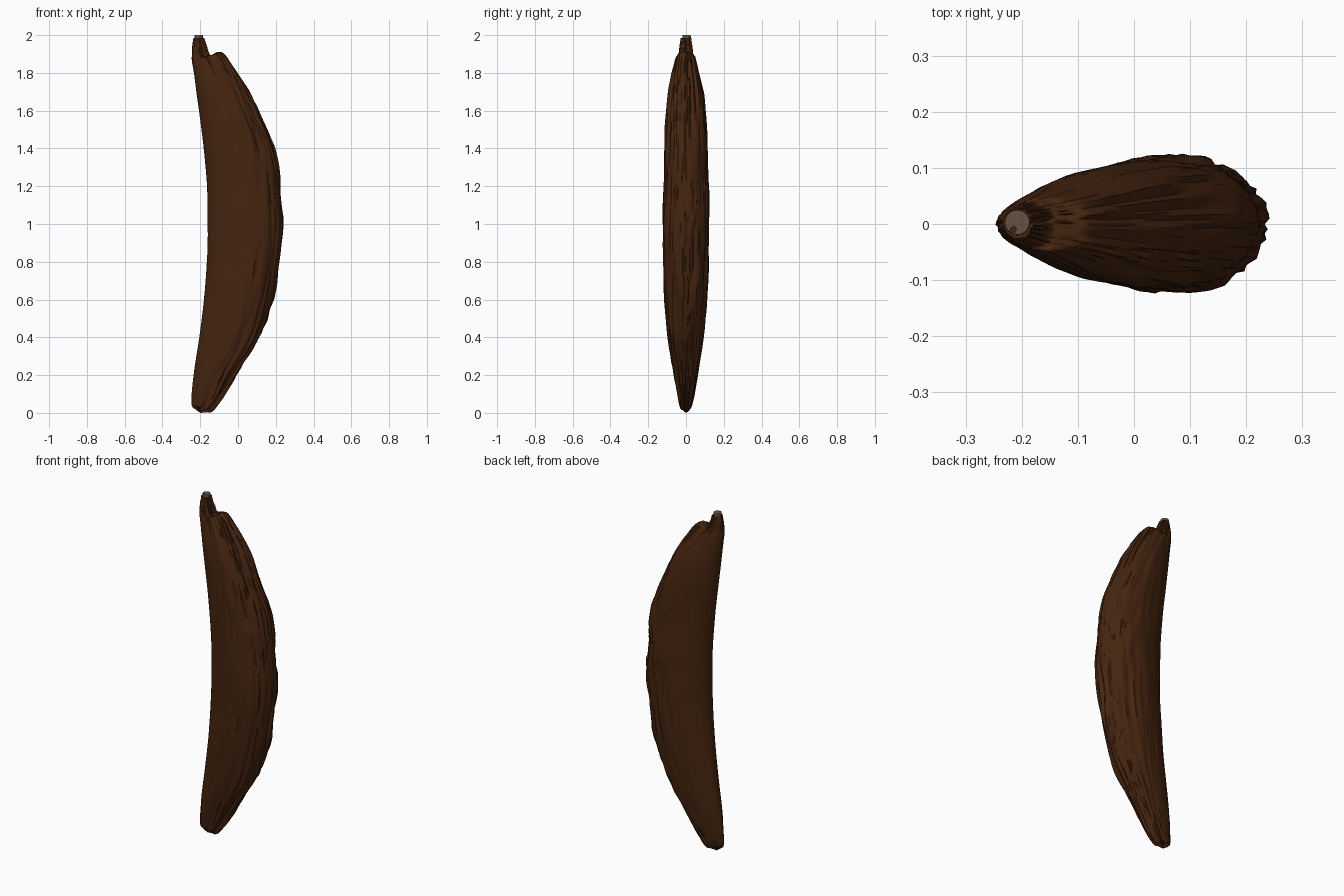
import bpy, bmesh, math
from mathutils import Vector, noise

cube = bpy.data.objects.get("Cube")
if cube:
    bpy.data.objects.remove(cube)


def material(name, rgb):
    m = bpy.data.materials.new(name)
    m.use_nodes = True
    m.diffuse_color = (*rgb, 1)
    bsdf = m.node_tree.nodes["Principled BSDF"]
    bsdf.inputs["Base Color"].default_value = (*rgb, 1)
    bsdf.inputs["Roughness"].default_value = 0.8
    return m


bark_brown = material("bark brown", (0.06, 0.018, 0.005))
stem_grey = material("stem grey brown", (0.13, 0.085, 0.055))

# Husk stations: height, inner edge x, outer edge x, half width, lift of the outer edge
STATIONS = [
    (0.03, -0.235, -0.165, 0.018, -0.02),
    (0.06, -0.245, -0.12, 0.035, -0.03),
    (0.22, -0.232, 0.0, 0.068, 0),
    (0.4, -0.205, 0.115, 0.095, 0),
    (0.6, -0.18, 0.175, 0.112, 0),
    (0.8, -0.165, 0.215, 0.12, 0),
    (1.0, -0.16, 0.235, 0.124, 0),
    (1.2, -0.164, 0.222, 0.12, 0),
    (1.4, -0.182, 0.19, 0.114, 0),
    (1.55, -0.2, 0.125, 0.107, 0),
    (1.7, -0.22, 0.055, 0.092, 0),
    (1.82, -0.236, -0.025, 0.066, 0.01),
    (1.87, -0.244, -0.085, 0.05, 0.04),
    (1.89, -0.244, -0.14, 0.04, 0),
    (1.94, -0.242, -0.165, 0.034, 0),
    (1.985, -0.235, -0.18, 0.027, 0),
]
STEPS, SIDES = 10, 96


def station(f):
    """Smooth blend between neighbouring stations."""
    last = len(STATIONS) - 1
    i = min(int(f), last - 1)
    t = f - i
    a, b, c, d = (STATIONS[min(max(k, 0), last)] for k in range(i - 1, i + 3))
    return [q + t / 2 * (r - p + t * (2*p - 5*q + 4*r - s + t * (3*(q - r) + s - p)))
            for p, q, r, s in zip(a, b, c, d)]


def husk_point(f, angle):
    z, x0, x1, w, lift = station(f)
    c, s = math.cos(angle), math.sin(angle)
    u = (1 + c) / 2
    # Long bark wrinkles, strongest along the outer back and at the ends
    end = max(0, abs(z - 1) - 0.75) * 2
    rough = (0.08 + u * u + end) * min(1, w / 0.07)
    broad = noise.noise(Vector((c * 2, s * 2, z * 4)))
    fold = 1 - 2 * abs(noise.noise(Vector((c * 5, s * 5 + broad, z * 1.8 + 7))))
    fine = noise.noise(Vector((c * 11, s * 11, z * 5)))
    d = rough * (0.014 * broad + 0.014 * (fold - 0.6) + 0.006 * fine)
    x = x0 + (x1 - x0) * u + d * c
    y = w * s * (0.98 + 0.13 * c) + d * s
    ragged = 0.012 * fine * min(1, end * 3) if z < 1 else 0
    return Vector((x, y, max(0, z + lift * u * u + ragged)))


def make_object(name, bm, mat, sharp):
    bmesh.ops.recalc_face_normals(bm, faces=bm.faces)
    mesh = bpy.data.meshes.new(name)
    bm.to_mesh(mesh)
    bm.free()
    mesh.materials.append(mat)
    ob = bpy.data.objects.new(name, mesh)
    bpy.context.collection.objects.link(ob)
    bpy.ops.object.select_all(action="DESELECT")
    ob.select_set(True)
    bpy.context.view_layer.objects.active = ob
    bpy.ops.object.shade_smooth_by_angle(angle=math.radians(sharp))
    return ob


# Curved woody husk
bm = bmesh.new()
rings = [[bm.verts.new(husk_point(k / STEPS, math.tau * j / SIDES)) for j in range(SIDES)]
         for k in range((len(STATIONS) - 1) * STEPS + 1)]
for lower, upper in zip(rings, rings[1:]):
    for j in range(SIDES):
        n = (j + 1) % SIDES
        bm.faces.new((lower[j], lower[n], upper[n], upper[j]))
for ring, push in ((rings[0], -0.03), (rings[-1], 0.0)):
    mid = sum((v.co for v in ring), Vector()) / SIDES
    tip = bm.verts.new((mid.x, mid.y, max(0, mid.z + push)))
    for j in range(SIDES):
        bm.faces.new((ring[j], ring[(j + 1) % SIDES], tip))
make_object("husk", bm, bark_brown, 50)

# Cut stem at the top
bm = bmesh.new()
bmesh.ops.create_cone(bm, cap_ends=True, segments=20, radius1=0.024, radius2=0.022, depth=0.06)
bmesh.ops.translate(bm, verts=bm.verts, vec=(-0.208, 0.003, 1.97))
make_object("stem", bm, stem_grey, 40)

# Small scar on the cut stem
bm = bmesh.new()
bmesh.ops.create_cone(bm, cap_ends=True, segments=8, radius1=0.007, radius2=0.006, depth=0.004)
bmesh.ops.translate(bm, verts=bm.verts, vec=(-0.215, -0.01, 1.999))
make_object("stem_scar", bm, bark_brown, 40)
